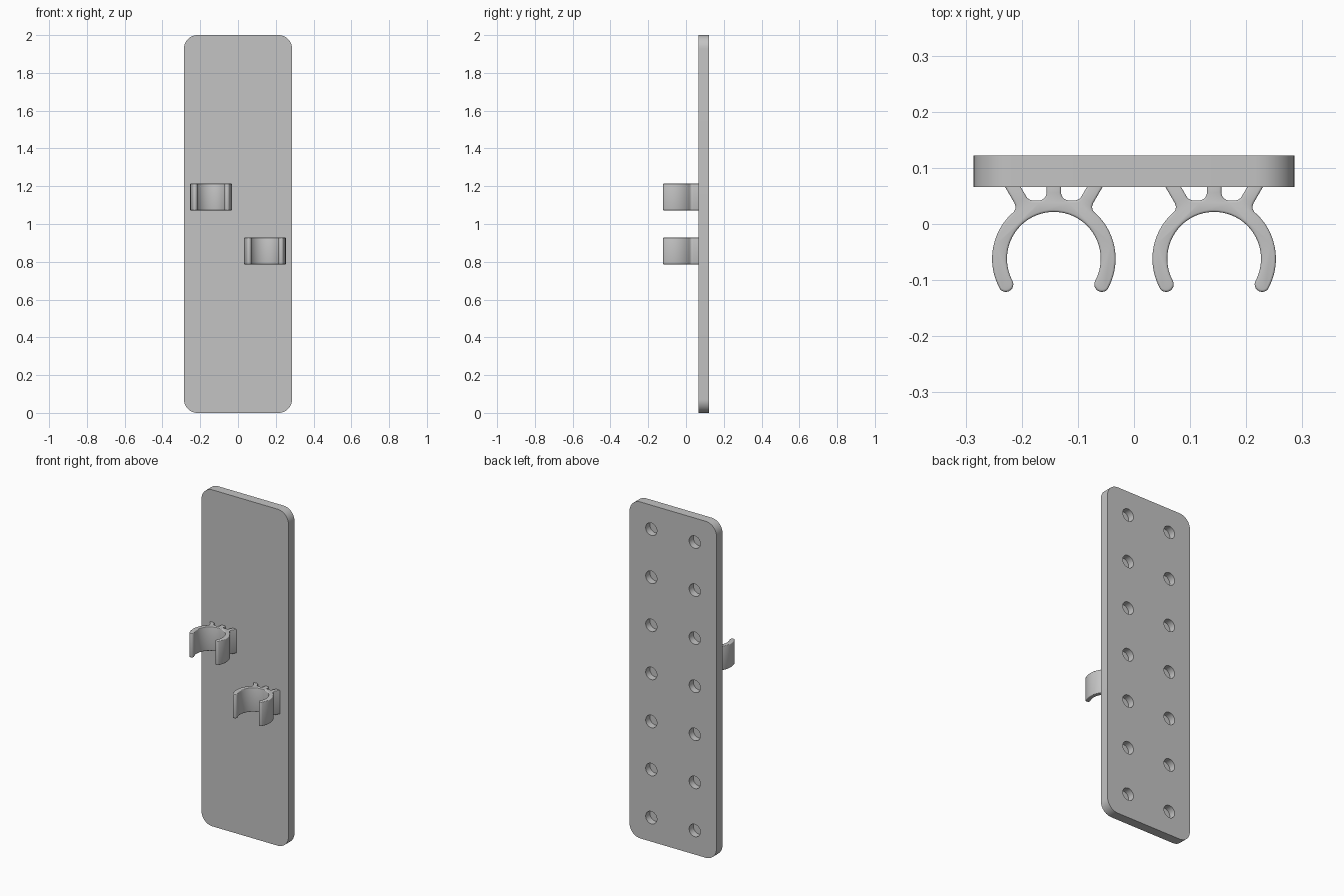
import bpy, bmesh
from math import sin, cos, pi, radians

cube = bpy.data.objects.get("Cube")
if cube:
    bpy.data.objects.remove(cube, do_unlink=True)

grey = bpy.data.materials.new("plain grey")
grey.use_nodes = True
grey.diffuse_color = (0.55, 0.55, 0.55, 1)
grey.node_tree.nodes["Principled BSDF"].inputs["Base Color"].default_value = grey.diffuse_color

PITCH = 2 / 7               # hole spacing, also the clip spacing
HALF = PITCH / 2
FRONT, BACK = 0.066, 0.122  # plate faces


def arc(cx, cy, r, start, end, steps):
    """Points on an arc, angles in degrees."""
    angles = [radians(start + (end - start) * i / steps) for i in range(steps + 1)]
    return [(cx + r * cos(a), cy + r * sin(a)) for a in angles]


def extrude(bm, points, offset):
    """Extrude a closed outline of 3D points by an offset."""
    face = bm.faces.new([bm.verts.new(p) for p in points])
    result = bmesh.ops.extrude_face_region(bm, geom=[face])
    verts = [g for g in result["geom"] if isinstance(g, bmesh.types.BMVert)]
    bmesh.ops.translate(bm, verts=verts, vec=offset)


def make_object(name, bm):
    bmesh.ops.recalc_face_normals(bm, faces=bm.faces)
    mesh = bpy.data.meshes.new(name)
    bm.to_mesh(mesh)
    bm.free()
    mesh.materials.append(grey)
    obj = bpy.data.objects.new(name, mesh)
    bpy.context.collection.objects.link(obj)
    return obj


def activate(obj):
    bpy.ops.object.select_all(action="DESELECT")
    obj.select_set(True)
    bpy.context.view_layer.objects.active = obj


def finish(obj, modifier):
    activate(obj)
    bpy.ops.object.modifier_apply(modifier=modifier.name)
    bpy.ops.object.shade_smooth_by_angle(angle=radians(35))


# Back plate with rounded corners
outline = []
for sx, sz, start in ((1, 1, 0), (-1, 1, 90), (-1, -1, 180), (1, -1, 270)):
    outline += arc(sx * (PITCH - 0.071), 1 + sz * 0.929, 0.071, start, start + 90, 10)
bm = bmesh.new()
extrude(bm, [(x, FRONT, z) for x, z in outline], (0, BACK - FRONT, 0))
plate = make_object("back_plate", bm)

# Blind round holes in the rear face
bm = bmesh.new()
for column in (-1, 1):
    for row in range(7):
        circle = arc(column * HALF, HALF + row * PITCH, 0.037, 0, 360, 32)[:-1]
        extrude(bm, [(x, BACK - 0.04, z) for x, z in circle], (0, 0.08, 0))
cutter = make_object("hole_cutter", bm)
cutter.hide_render = True
cut = plate.modifiers.new("holes", "BOOLEAN")
cut.operation = "DIFFERENCE"
cut.solver = "EXACT"
cut.object = cutter
finish(plate, cut)
bpy.data.objects.remove(cutter, do_unlink=True)

# Half outline of a clip: middle rib, pocket, slanted leg, then the gripping arm
RING_Y, TIP = -0.062, -28
ROOT = FRONT + 0.007
half = [(0.013, ROOT), (0.013, 0.056)]
half += arc(0.027, 0.056, 0.014, 190, 270, 6)
half += arc(0.037, 0.056, 0.014, 270, 330, 6)
half += [(0.063, ROOT), (0.091, ROOT), (0.070, 0.037)]
half += [(0.0683, 0.032), (0.0685, 0.027), (0.071, 0.022)]
half += arc(0, RING_Y, 0.110, 45, TIP, 24)
half += arc(0.097 * cos(radians(TIP)), RING_Y + 0.097 * sin(radians(TIP)),
            0.0135, TIP, TIP - 180, 12)[1:-1]
half += arc(0, RING_Y, 0.0835, TIP, 90, 32)
profile = half + [(-x, y) for x, y in reversed(half[:-1])]


# Two staggered spring clips with softened rims
def spring_clip(name, x, z):
    bm = bmesh.new()
    extrude(bm, [(x + px, py, z - HALF / 2) for px, py in profile], (0, 0, HALF))
    clip = make_object(name, bm)
    bevel = clip.modifiers.new("soft rims", "BEVEL")
    bevel.width = 0.004
    bevel.segments = 3
    bevel.limit_method = "ANGLE"
    bevel.angle_limit = radians(65)
    finish(clip, bevel)


spring_clip("right_clip", -HALF, 4 * PITCH)
spring_clip("left_clip", HALF, 3 * PITCH)
